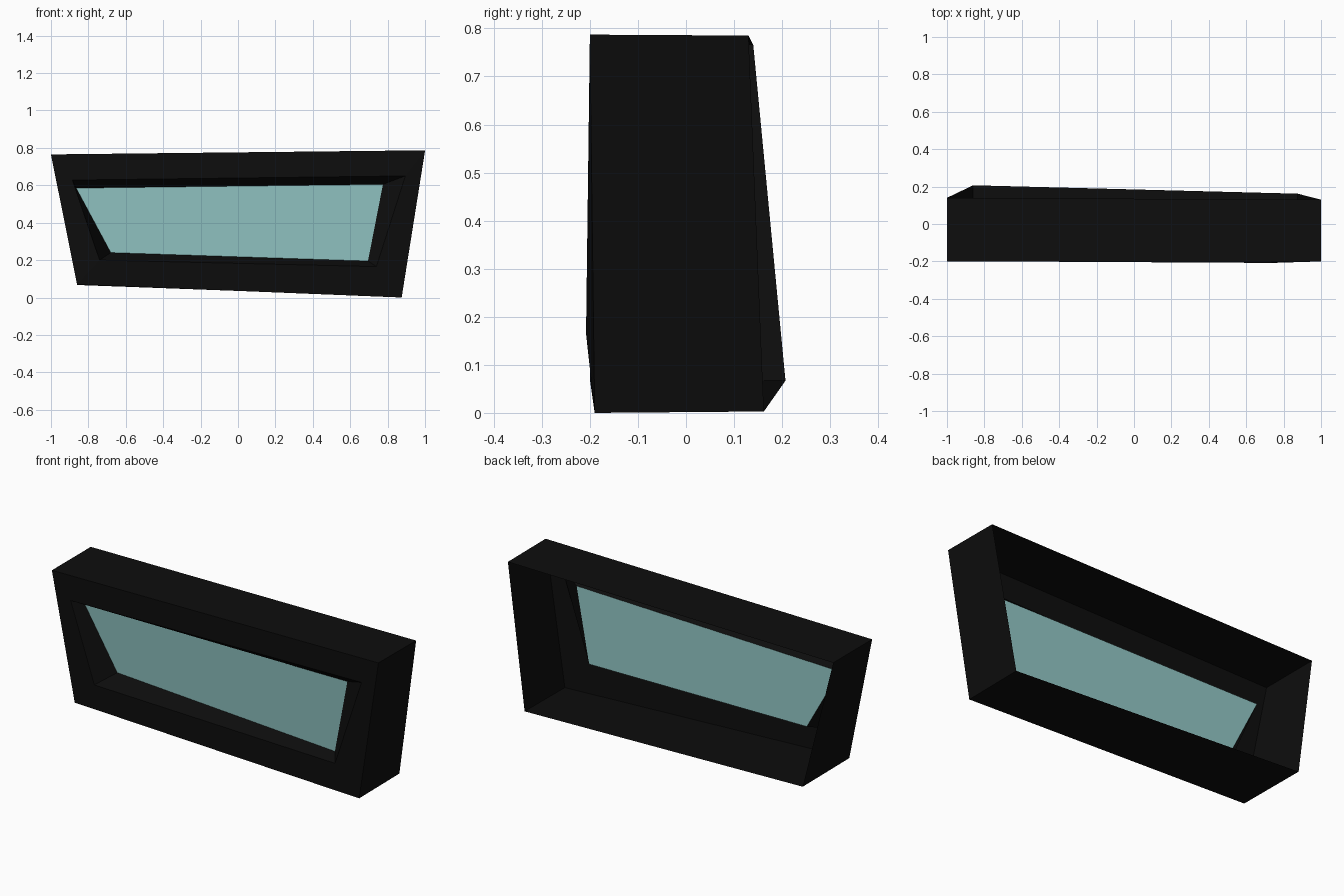
import bpy
import bmesh

cube = bpy.data.objects.get("Cube")
if cube:
    bpy.data.objects.remove(cube, do_unlink=True)


def material(name, rgb, roughness):
    mat = bpy.data.materials.new(name)
    mat.use_nodes = True
    mat.diffuse_color = (*rgb, 1)
    shader = mat.node_tree.nodes["Principled BSDF"]
    shader.inputs["Base Color"].default_value = (*rgb, 1)
    shader.inputs["Roughness"].default_value = roughness
    return mat


def make_object(name, bm, mat):
    mesh = bpy.data.meshes.new(name)
    bm.to_mesh(mesh)
    bm.free()
    mesh.materials.append(mat)
    obj = bpy.data.objects.new(name, mesh)
    bpy.context.collection.objects.link(obj)
    return obj


def bridge_loops(name, loops, mat):
    """Join successive four-cornered loops with flat bands."""
    bm = bmesh.new()
    rings = [[bm.verts.new(p) for p in loop] for loop in loops]
    for a, b in zip(rings, rings[1:]):
        for i in range(4):
            j = (i + 1) % 4
            bm.faces.new((a[i], a[j], b[j], b[i]))
    bmesh.ops.recalc_face_normals(bm, faces=bm.faces)
    # The rear rim faces backwards, so the top wall must point up
    bm.faces.ensure_lookup_table()
    if bm.faces[0].normal.z < 0:
        bmesh.ops.reverse_faces(bm, faces=bm.faces)
    return make_object(name, bm, mat)


black = material("black frame", (0.004, 0.004, 0.004), 0.6)
teal = material("pale teal glass", (0.28, 0.55, 0.54), 0.3)

# Corner order: top -x, top +x, bottom +x, bottom -x
rear_rim = [(-1, .14, .765), (1, .13, .785), (.875, .162, .003), (-.86, .207, .067)]
front_rim = [(-1, -.2, .765), (1, -.2, .787), (.875, -.19, 0), (-.86, -.2, .07)]
opening = [(-.885, -.2, .628), (.895, -.197, .65), (.74, -.208, .165), (-.74, -.2, .2)]
glass_edge = [(-.865, -.11, .585), (.775, -.15, .605), (.695, -.145, .195), (-.68, -.085, .24)]

# Open-backed casing, front border and sloping recess
bridge_loops("window_frame", [rear_rim, front_rim, opening, glass_edge], black)

# Glass pane set in the recess
bm = bmesh.new()
bm.faces.new([bm.verts.new(p) for p in reversed(glass_edge)])
make_object("glass_pane", bm, teal)
